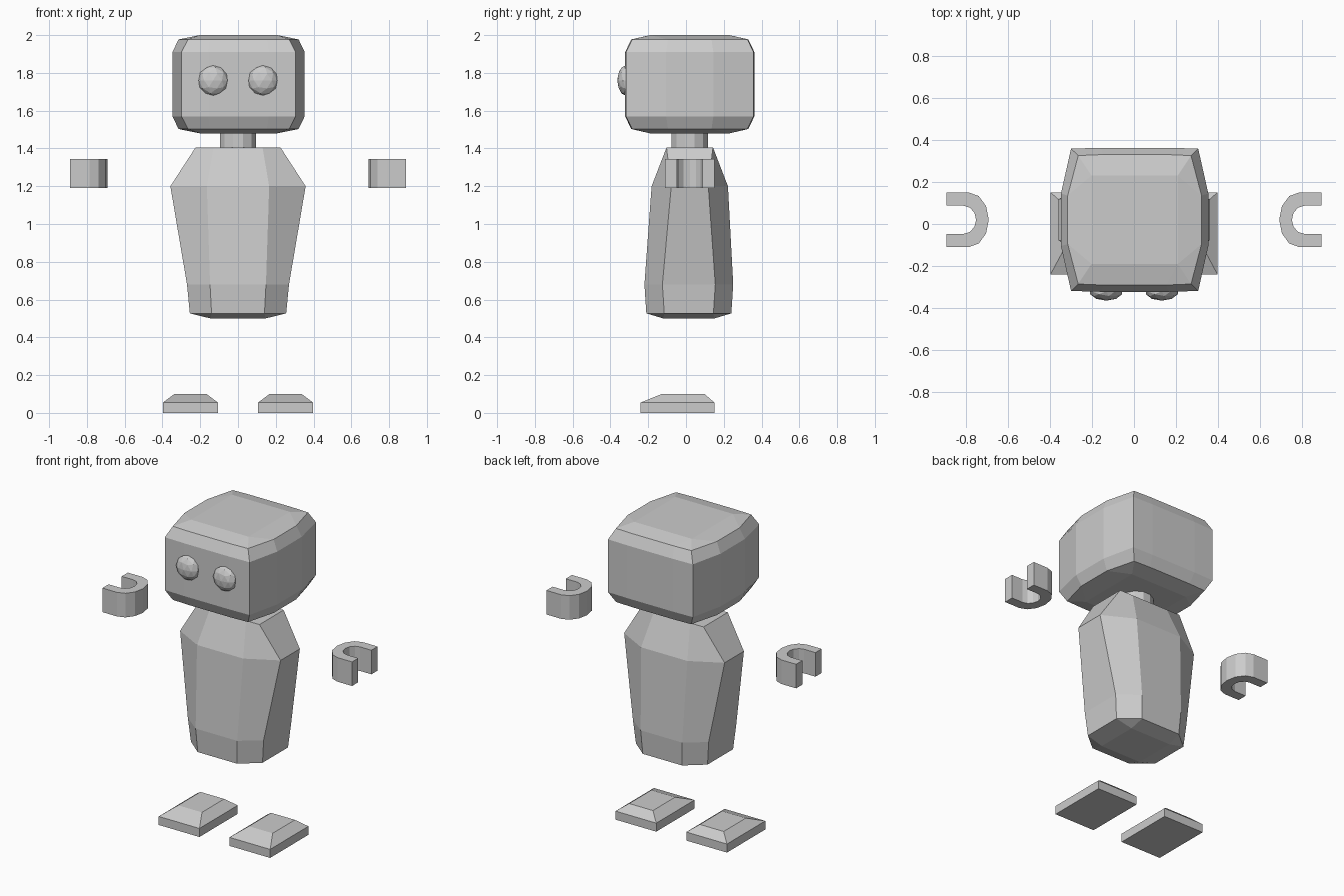
import bpy, bmesh, math

if "Cube" in bpy.data.objects:
    bpy.data.objects.remove(bpy.data.objects["Cube"])

grey = bpy.data.materials.new("light_grey")
grey.diffuse_color = (0.6, 0.6, 0.6, 1)
grey.use_nodes = True
grey.node_tree.nodes["Principled BSDF"].inputs["Base Color"].default_value = grey.diffuse_color


def finish(name, bm):
    bmesh.ops.remove_doubles(bm, verts=bm.verts, dist=0.0005)
    bmesh.ops.recalc_face_normals(bm, faces=bm.faces)
    mesh = bpy.data.meshes.new(name)
    bm.to_mesh(mesh)
    bm.free()
    mesh.materials.append(grey)
    obj = bpy.data.objects.new(name, mesh)
    bpy.context.collection.objects.link(obj)
    return obj


def loft(name, levels, cx=0.0):
    """Skin levels of (z, centre y, quarter outline); each quarter is mirrored in x and y."""
    bm = bmesh.new()
    rings = []
    for z, cy, q in levels:
        outline = (q + [(-x, y) for x, y in q[::-1]]
                   + [(-x, -y) for x, y in q] + [(x, -y) for x, y in q[::-1]])
        rings.append([bm.verts.new((cx + x, cy + y, z)) for x, y in outline])
    n = len(rings[0])
    for a, b in zip(rings, rings[1:]):
        for i in range(n):
            j = (i + 1) % n
            bm.faces.new((a[i], a[j], b[j], b[i]))
    bmesh.ops.remove_doubles(bm, verts=bm.verts, dist=0.0005)
    # close the open ends
    bmesh.ops.holes_fill(bm, edges=[e for e in bm.edges if e.is_boundary], sides=0)
    return finish(name, bm)


# Head: softly bowed box with chamfered top and bottom
wide = [(0.35, 0.125), (0.302, 0.338), (0.16, 0.342)]
upper = [(0.318, 0.115), (0.268, 0.305), (0.15, 0.31)]
flat = [(0.205, 0.21)] * 3
loft("head", [(1.48, 0.02, flat), (1.503, 0.02, upper), (1.57, 0.02, wide),
              (1.91, 0.02, wide), (1.977, 0.02, upper), (2.0, 0.02, flat)], cx=0.003)

# Neck: short twelve-sided column
neck = [(0.1 * math.cos(math.radians(a)), 0.1 * math.sin(math.radians(a))) for a in (15, 45, 75)]
loft("neck", [(1.39, 0.02, neck), (1.50, 0.02, neck)])

# Body: tapered eight-sided trunk with sloped shoulders
loft("body", [(0.50, 0.015, [(0.145, 0.135)] * 2),
              (0.527, 0.015, [(0.255, 0.13), (0.14, 0.225)]),
              (0.68, 0.015, [(0.27, 0.14), (0.148, 0.235)]),
              (1.20, 0.02, [(0.358, 0.098), (0.165, 0.202)]),
              (1.405, 0.02, [(0.225, 0.123), (0.13, 0.123)])])


def hand(name, side):
    """C-shaped claw opening outward."""
    outer, inner = [(0.89, 0.13)], [(0.89, 0.067)]
    for i in range(7):
        a = math.pi * i / 6
        s, c = math.sin(a), math.cos(a)
        outer.append((0.785 - 0.095 * s, 0.13 * c))
        inner.append((0.81 - 0.06 * s, 0.067 * c))
    outer.append((0.89, -0.13))
    inner.append((0.89, -0.067))
    bm = bmesh.new()
    make = lambda pts: [bm.verts.new((side * x, 0.02 + y, 1.19)) for x, y in pts]
    o, n = make(outer), make(inner)
    faces = [bm.faces.new((o[i], o[i + 1], n[i + 1], n[i])) for i in range(len(o) - 1)]
    top = bmesh.ops.extrude_face_region(bm, geom=faces)["geom"]
    bmesh.ops.translate(bm, vec=(0, 0, 0.155),
                        verts=[v for v in top if isinstance(v, bmesh.types.BMVert)])
    finish(name, bm)


for label, side in (("left", -1), ("right", 1)):
    # Feet: flat blocks with bevelled tops
    sole = [(0.145, 0.195)]
    loft(label + "_foot", [(0, -0.045, sole), (0.055, -0.045, sole),
                           (0.10, -0.015, [(0.085, 0.113)])], cx=side * 0.252)
    hand(label + "_hand", side)
    # Eyes: flattened faceted balls
    bm = bmesh.new()
    bmesh.ops.create_icosphere(bm, subdivisions=2, radius=0.08)
    bmesh.ops.scale(bm, vec=(1, 0.55, 1), verts=bm.verts)
    bmesh.ops.translate(bm, vec=(side * 0.132, -0.32, 1.76), verts=bm.verts)
    finish(label + "_eye", bm)
